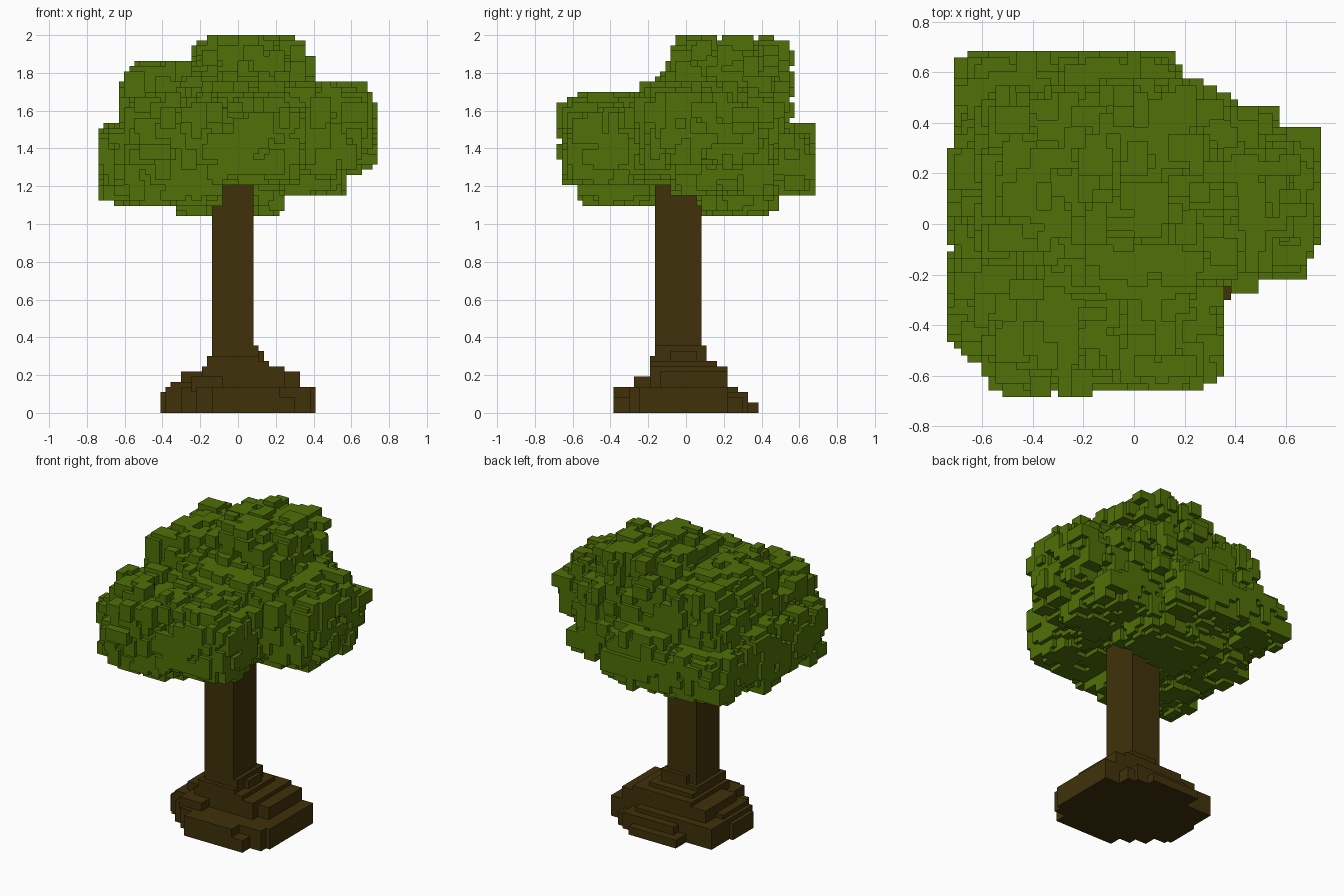
import bpy, bmesh, random
from mathutils import Matrix, Vector

random.seed(11)
if "Cube" in bpy.data.objects:
    bpy.data.objects.remove(bpy.data.objects["Cube"], do_unlink=True)

UNIT = 2 / 73  # voxel size: the tree is 73 voxels tall


def material(name, rgb):
    m = bpy.data.materials.new(name)
    m.use_nodes = True
    m.diffuse_color = (*rgb, 1)
    b = m.node_tree.nodes["Principled BSDF"]
    b.inputs["Base Color"].default_value = (*rgb, 1)
    b.inputs["Roughness"].default_value = 0.9
    return m


def add_box(bm, lo, hi):
    # Corners are given in voxels
    lo, hi = Vector(lo) * UNIT, Vector(hi) * UNIT
    mat = Matrix.Translation((lo + hi) / 2) @ Matrix.Diagonal((*(hi - lo), 1))
    bmesh.ops.create_cube(bm, size=1, matrix=mat)


def finish(bm, name, mat):
    me = bpy.data.meshes.new(name)
    bm.to_mesh(me)
    bm.free()
    me.materials.append(mat)
    ob = bpy.data.objects.new(name, me)
    bpy.context.collection.objects.link(ob)


bark = material("bark brown", (0.050, 0.031, 0.003))
leaf = material("leaf green", (0.080, 0.162, 0.002))

# Trunk: square column
bm = bmesh.new()
add_box(bm, (-5, -6, 3), (3, 3, 44))
finish(bm, "trunk", bark)

# Root mound: stepped slabs (low corner, high corner)
roots = [
    ((-5, -14, 0), (11, 11, 3)), ((-11, -9, 0), (15, 8, 5)),
    ((-14, -6, 0), (7, 10, 5)), ((-15, -5, 0), (-11, 3, 4)),
    ((-7, -4, 0), (6, 14, 2)), ((-5, -7, 0), (9, 12, 4)),
    ((-5, -14, 0), (8, -6, 5)), ((-8, -11, 0), (14, -6, 5)),
    ((-13, -6, 4), (-4, 4, 6)),
    ((-5, -5, 4), (12, 8, 8)), ((-11, -4, 4), (-4, 8, 8)),
    ((-7, -7, 4), (9, 8, 9)), ((-9, -10, 4), (-3, -5, 7)),
    ((-6, -7, 8), (6, 6, 10)), ((-6, -7, 8), (4, 4, 11)),
    ((-3, -6, 8), (4, 4, 13)), ((3, -3, 8), (5, 2, 12)),
]
bm = bmesh.new()
for lo, hi in roots:
    add_box(bm, lo, hi)
finish(bm, "root_mound", bark)

# Canopy: rounded lobes, each a solid core covered in small random blocks
lobes = {
    "top": ((-9, -4, 48), (15, 21, 73)),
    "upper_left": ((-23, -6, 46), (2, 20, 68)),
    "right": ((1, -8, 46), (27, 14, 64)),
    "inner_right": ((1, -10, 45), (20, 17, 63)),
    "lower_right": ((4, -3, 42), (21, 17, 54)),
    "front": ((-23, -25, 44), (11, 2, 62)),
    "front_corner": ((-4, -24, 44), (13, -6, 59)),
    "front_left": ((-27, -21, 40), (-3, 2, 55)),
    "front_low": ((-17, -21, 40), (-3, -6, 52)),
    "left": ((-27, -6, 41), (-8, 13, 56)),
    "back_left": ((-26, 2, 43), (-6, 25, 54)),
    "back": ((-12, 4, 42), (7, 25, 56)),
    "bottom": ((-13, 2, 38), (9, 18, 50)),
    "middle": ((-16, -11, 44), (16, 12, 64)),
}


def depth(p, lo, hi):
    # 0 at the lobe centre, 1 on its surface
    d = [abs(2 * p[i] - lo[i] - hi[i]) / (hi[i] - lo[i]) for i in range(3)]
    return d[0] ** 3.5 + d[1] ** 3.5 + d[2] ** 3.2


for name, (lo, hi) in lobes.items():
    bm = bmesh.new()
    mid = [(a + b) / 2 for a, b in zip(lo, hi)]
    rad = [(b - a) / 2 for a, b in zip(lo, hi)]
    for k in ((.65, .65, .5), (.65, .5, .65), (.5, .65, .65)):
        add_box(bm, [m - r * s for m, r, s in zip(mid, rad, k)],
                [m + r * s for m, r, s in zip(mid, rad, k)])
    others = [v for n, v in lobes.items() if n != name]
    placed = 0
    for _ in range(6000):
        p = [random.uniform(a, b) for a, b in zip(lo, hi)]
        if not 0.25 < depth(p, lo, hi) < 0.95:
            continue
        if any(depth(p, *o) < 0.25 for o in others):
            continue
        # Uneven inset keeps the lobe faces rugged
        inset = random.choice((0, 0, 1, 2))
        c0, c1 = [], []
        for i in range(3):
            size = random.choice((2, 3, 3, 4, 5))
            a = max(round(p[i] - size / 2), lo[i] + inset)
            a = min(a, hi[i] - inset - 1)
            c0.append(a)
            c1.append(max(a + 1, min(round(p[i] + size / 2), hi[i] - inset)))
        add_box(bm, c0, c1)
        placed += 1
        if placed >= 230:
            break
    finish(bm, "foliage_" + name, leaf)
